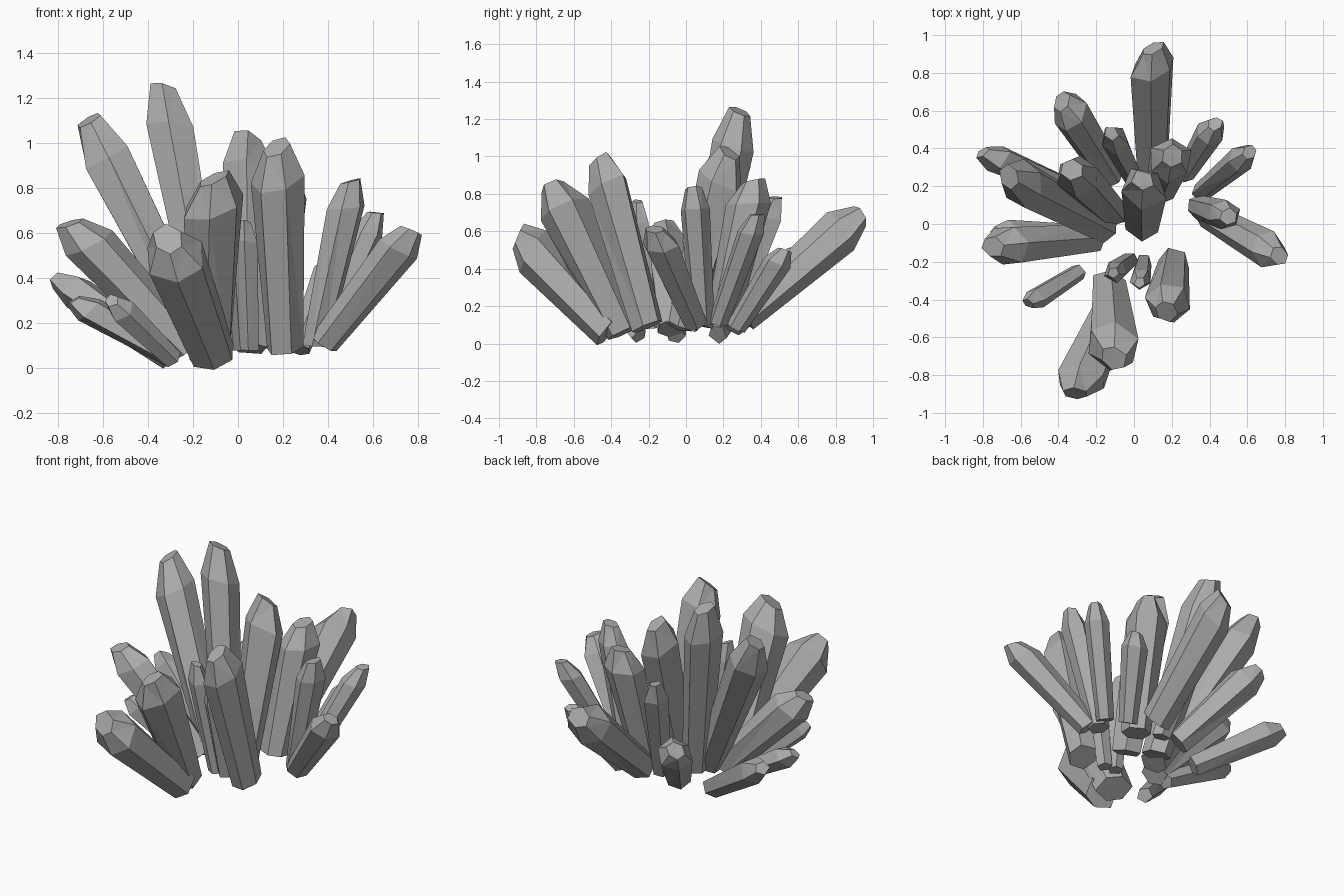
import bpy, bmesh, random
from math import sin, cos, tau
from mathutils import Vector

cube = bpy.data.objects.get("Cube")
if cube:
    bpy.data.objects.remove(cube)

stone = bpy.data.materials.new("grey_stone")
stone.use_nodes = True
grey = (0.42, 0.42, 0.42, 1)
stone.diffuse_color = grey
stone.node_tree.nodes["Principled BSDF"].inputs["Base Color"].default_value = grey


def crystal(name, base, tip, radius, sides=6, seed=1):
    """Faceted shaft that widens to a staggered shoulder and ends in a slanted chisel."""
    rng = random.Random(seed)
    base, tip = Vector(base), Vector(tip)
    axis = tip - base
    turn = axis.to_track_quat('Z', 'Y')
    spin = rng.uniform(0, tau)
    slant = rng.uniform(0, tau)
    bm = bmesh.new()
    rings = []
    # along the shaft, width, stagger
    for along, width, stagger in ((0, .72, .1), (.84, 1.0, .3), (1, .5, .25)):
        ring = []
        for i in range(sides):
            a = spin + tau * i / sides
            r = radius * width * rng.uniform(.9, 1.1)
            z = axis.length * along + radius * stagger * cos(a - slant)
            ring.append(bm.verts.new(base + turn @ Vector((r * cos(a), r * sin(a), z))))
        rings.append(ring)
    for low, high in zip(rings, rings[1:]):
        for i in range(sides):
            j = (i + 1) % sides
            bm.faces.new((low[i], low[j], high[j], high[i]))
    bm.faces.new(rings[0][::-1])
    bm.faces.new(rings[-1])
    bmesh.ops.triangulate(bm, faces=bm.faces[:])
    mesh = bpy.data.meshes.new(name)
    bm.to_mesh(mesh)
    bm.free()
    mesh.materials.append(stone)
    obj = bpy.data.objects.new(name, mesh)
    bpy.context.collection.objects.link(obj)


# Tall crystals in the middle
crystal("tallest_crystal", (-.12, .06, .1), (-.33, .29, 1.24), .115, 6, 2)
crystal("tall_right_crystal", (-.16, -.01, .1), (-.66, .25, 1.10), .12, 6, 3)
crystal("centre_crystal", (.05, -.01, .09), (.05, .23, 1.02), .125, 5, 4)
crystal("back_upright_crystal", (.14, .18, .1), (.2, .36, .87), .115, 6, 5)
crystal("back_slim_crystal", (0, .24, .1), (-.12, .48, .78), .075, 5, 6)

# Thick crystals leaning to the front
crystal("front_left_crystal", (.21, -.21, .09), (.17, -.46, .98), .125, 6, 7)
crystal("front_middle_crystal", (-.13, -.33, .06), (-.11, -.71, .84), .14, 6, 8)
crystal("front_low_crystal", (-.11, -.42, .06), (-.31, -.9, .57), .135, 6, 9)

# Crystals leaning to the back
crystal("back_long_crystal", (.1, .31, .14), (.1, .93, .68), .12, 6, 10)
crystal("back_right_crystal", (-.12, .25, .1), (-.38, .65, .49), .105, 6, 11)
crystal("back_left_crystal", (.27, .27, .08), (.43, .53, .5), .075, 6, 12)

# Crystals leaning to the right
crystal("right_crystal", (-.22, -.08, .08), (-.75, -.12, .64), .115, 6, 13)
crystal("right_low_crystal", (-.28, -.05, .04), (-.73, -.05, .3), .07, 5, 14)
crystal("right_back_shard", (-.3, .17, .05), (-.8, .38, .39), .08, 5, 15)
crystal("right_front_shard", (-.29, -.25, .04), (-.56, -.42, .3), .065, 5, 16)

# Crystals leaning to the left
crystal("left_upright_crystal", (.34, .09, .1), (.5, .04, .83), .085, 6, 17)
crystal("left_crystal", (.38, .05, .11), (.77, -.17, .61), .095, 6, 18)
crystal("left_back_crystal", (.36, .17, .11), (.61, .38, .69), .075, 6, 19)

# Small shards behind the front group
crystal("inner_shard", (-.02, -.19, .08), (-.11, -.26, .76), .06, 5, 20)
crystal("inner_left_shard", (.05, -.2, .08), (.03, -.31, .65), .06, 5, 21)
